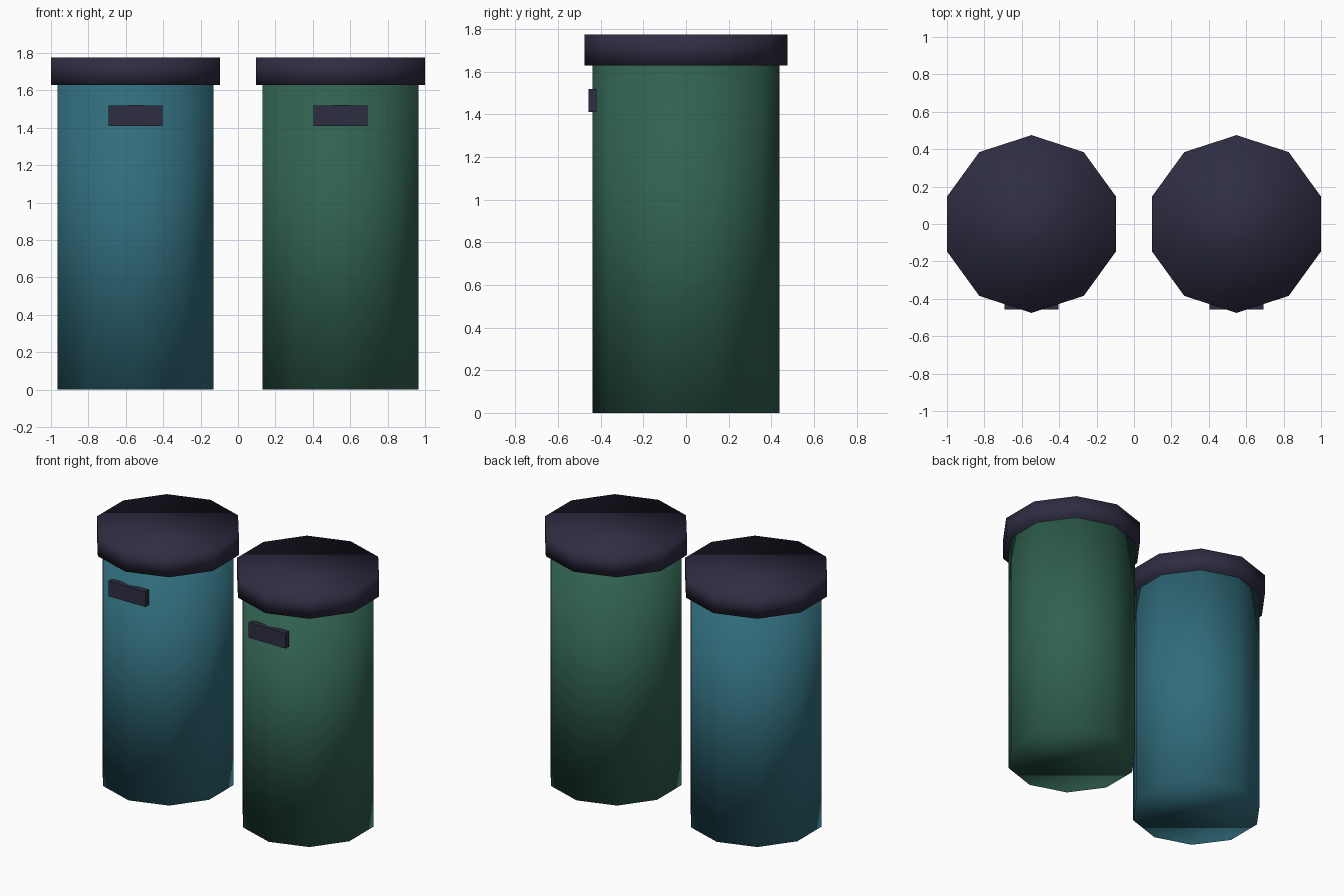
import bpy

if "Cube" in bpy.data.objects:
    bpy.data.objects.remove(bpy.data.objects["Cube"])


def material(name, rgb):
    m = bpy.data.materials.new(name)
    m.diffuse_color = (*rgb, 1.0)
    m.use_nodes = True
    m.node_tree.nodes["Principled BSDF"].inputs["Base Color"].default_value = m.diffuse_color
    return m


def finish(name, mat, smooth):
    obj = bpy.context.object
    obj.name = name
    obj.data.materials.append(mat)
    if smooth:
        bpy.ops.object.shade_smooth()
    return obj


def drum(name, x, radius, z0, z1, mat):
    # ten-sided cylinder with a corner facing front and back
    bpy.ops.mesh.primitive_cylinder_add(vertices=10, radius=radius, depth=z1 - z0,
                                        location=(x, 0, (z0 + z1) / 2))
    return finish(name, mat, True)


def handle(name, x, mat):
    bpy.ops.mesh.primitive_cube_add(size=1, location=(x, -0.438, 1.465))
    bpy.context.object.scale = (0.29, 0.038, 0.108)
    bpy.ops.object.transform_apply(location=False, rotation=False, scale=True)
    return finish(name, mat, False)


teal = material("teal", (0.03, 0.15, 0.20))
green = material("green", (0.03, 0.12, 0.08))
dark = material("dark", (0.028, 0.026, 0.055))

# two bins side by side: body, lid and front handle
for side, x, colour in (("left", -0.548, teal), ("right", 0.548, green)):
    drum(side + "_bin_body", x, 0.439, 0.0, 1.632, colour)
    drum(side + "_bin_lid", x, 0.475, 1.63, 1.775, dark)
    handle(side + "_bin_handle", x, dark)
